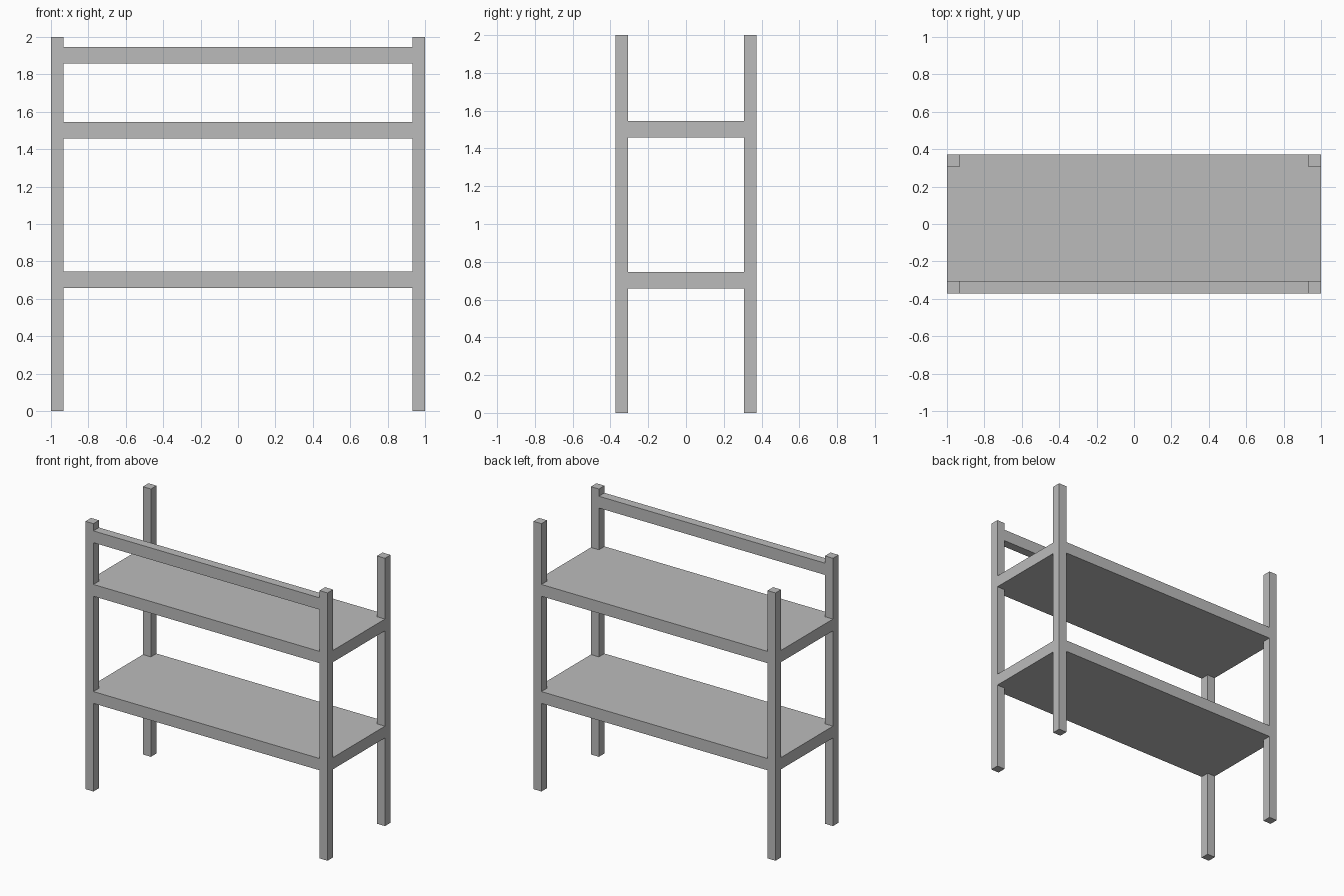
import bpy
import bmesh

HALF_X, HALF_Y, HEIGHT = 1.0, 0.372, 2.0
POST = 0.066        # square post width
BOARD = 0.088       # shelf and rail thickness

if "Cube" in bpy.data.objects:
    bpy.data.objects.remove(bpy.data.objects["Cube"], do_unlink=True)

grey = bpy.data.materials.new("plain grey")
grey.use_nodes = True
grey.diffuse_color = (0.5, 0.5, 0.5, 1)
grey.node_tree.nodes["Principled BSDF"].inputs["Base Color"].default_value = (0.5, 0.5, 0.5, 1)


def prism(name, outline, z0, z1):
    """Extrude a flat outline from z0 up to z1."""
    bm = bmesh.new()
    face = bm.faces.new([bm.verts.new((x, y, z0)) for x, y in outline])
    top = bmesh.ops.extrude_face_region(bm, geom=[face])["geom"]
    verts = [v for v in top if isinstance(v, bmesh.types.BMVert)]
    bmesh.ops.translate(bm, verts=verts, vec=(0, 0, z1 - z0))
    bmesh.ops.recalc_face_normals(bm, faces=bm.faces)
    mesh = bpy.data.meshes.new(name)
    bm.to_mesh(mesh)
    bm.free()
    mesh.materials.append(grey)
    obj = bpy.data.objects.new(name, mesh)
    bpy.context.collection.objects.link(obj)
    return obj


def rectangle(x0, x1, y0, y1):
    return [(x0, y0), (x1, y0), (x1, y1), (x0, y1)]


inner_x, inner_y = HALF_X - POST, HALF_Y - POST

# Four corner posts
for side, sx in (("left", 1), ("right", -1)):
    for end, sy in (("front", -1), ("back", 1)):
        xs = sorted((sx * inner_x, sx * HALF_X))
        ys = sorted((sy * inner_y, sy * HALF_Y))
        prism(f"{end}_{side}_post", rectangle(*xs, *ys), 0, HEIGHT)

# Shelves, notched at each corner to fit around the posts
notched = []
for sx, sy in ((1, 1), (-1, 1), (-1, -1), (1, -1)):
    corner = [(sx * HALF_X, sy * inner_y), (sx * inner_x, sy * inner_y),
              (sx * inner_x, sy * HALF_Y)]
    notched += corner if sx * sy > 0 else corner[::-1]
for name, z in (("lower_shelf", 0.658), ("upper_shelf", 1.458)):
    prism(name, notched, z, z + BOARD)

# Front rail between the front posts
prism("front_rail", rectangle(-inner_x, inner_x, -HALF_Y, -inner_y), 1.858, 1.858 + BOARD)
